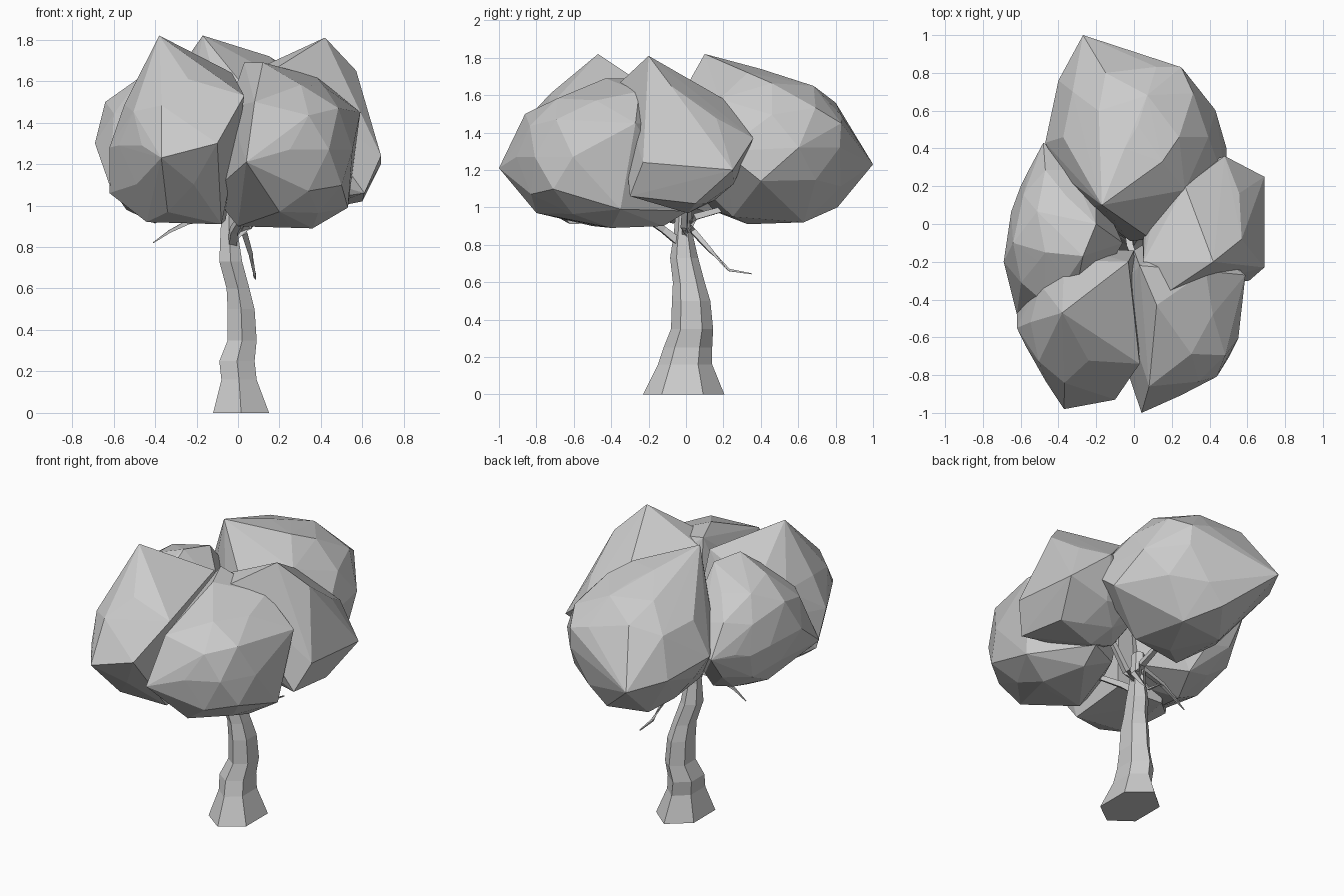
import bpy, bmesh, random
from mathutils import Vector

random.seed(4)


def finish(bm, name):
    bmesh.ops.recalc_face_normals(bm, faces=bm.faces)
    me = bpy.data.meshes.new(name)
    bm.to_mesh(me)
    bm.free()
    ob = bpy.data.objects.new(name, me)
    bpy.context.collection.objects.link(ob)
    return ob


def skin_rings(name, rings):
    """Closed tube through rings of equal point count."""
    bm = bmesh.new()
    loops = [[bm.verts.new(p) for p in r] for r in rings]
    n = len(loops[0])
    for a, b in zip(loops, loops[1:]):
        for i in range(n):
            j = (i + 1) % n
            bm.faces.new((a[i], a[j], b[j], b[i]))
    bm.faces.new(loops[0][::-1])
    bm.faces.new(loops[-1])
    return finish(bm, name)


def branch(name, path, r0, r1):
    """Four-sided tapering branch along a path."""
    pts = [Vector(p) for p in path]
    rings = []
    for i, p in enumerate(pts):
        d = (pts[min(i + 1, len(pts) - 1)] - pts[max(i - 1, 0)]).normalized()
        u = d.orthogonal().normalized()
        v = d.cross(u)
        r = r0 + (r1 - r0) * i / (len(pts) - 1)
        rings.append([p + u * r, p + v * r, p - u * r, p - v * r])
    return skin_rings(name, rings)


def clump(name, centre, radii, corners):
    """Faceted leaf mass: rough ellipsoid hulled together with its corners."""
    bm = bmesh.new()
    bmesh.ops.create_icosphere(bm, subdivisions=2, radius=1)
    pts = []
    for v in bm.verts:
        k = random.uniform(0.93, 1.02)
        pts.append(Vector(c + r * k * x for c, r, x in zip(centre, radii, v.co)))
    bm.clear()
    for p in pts + [Vector(c) for c in corners]:
        bm.verts.new(p)
    bmesh.ops.convex_hull(bm, input=bm.verts)
    bmesh.ops.delete(bm, geom=[v for v in bm.verts if not v.link_faces], context='VERTS')
    return finish(bm, name)


# Trunk: six-sided rings given as z, x range, y range
rings = []
for z, x0, x1, y0, y1 in [
        (0.00, -0.12, 0.15, -0.23, 0.205), (0.16, -0.08, 0.09, -0.15, 0.14),
        (0.25, -0.09, 0.08, -0.12, 0.14), (0.35, -0.05, 0.09, -0.08, 0.145),
        (0.50, -0.05, 0.08, -0.075, 0.13), (0.60, -0.055, 0.055, -0.07, 0.10),
        (0.73, -0.09, 0.02, -0.085, 0.065), (0.86, -0.085, 0.00, -0.065, 0.035),
        (1.05, -0.075, -0.01, -0.05, 0.03)]:
    xm, h = (x0 + x1) / 2, y1 - y0
    ya, yb = y0 + 0.23 * h, y1 - 0.26 * h
    rings.append([(xm, y0, z), (x1, ya, z), (x1, yb, z),
                  (xm, y1, z), (x0, yb, z), (x0, ya, z)])
skin_rings("trunk", rings)

# Branches
branch("drooping_back_branch", [(-0.04, 0.0, 0.93), (0.03, 0.04, 0.87), (0.06, 0.13, 0.77),
       (0.08, 0.23, 0.665), (0.085, 0.35, 0.645)], 0.026, 0.004)
branch("drooping_left_branch", [(-0.05, 0.0, 0.96), (-0.24, -0.02, 0.92),
       (-0.33, -0.03, 0.875), (-0.41, -0.03, 0.82)], 0.022, 0.003)
for name, path in {
        "front_branch": [(-0.03, -0.02, 0.80), (-0.02, -0.12, 0.88), (0.05, -0.3, 1.0)],
        "back_branch": [(-0.04, 0.0, 0.86), (-0.02, 0.05, 0.95), (0.0, 0.3, 1.02)],
        "right_branch": [(-0.04, 0.0, 0.83), (0.05, -0.01, 0.90), (0.2, 0.0, 1.1)]}.items():
    branch(name, path, 0.03, 0.018)

# Foliage clumps
clump("back_foliage", (0.0, 0.46, 1.32), (0.45, 0.46, 0.40), [
    (-0.17, 0.10, 1.82), (-0.27, 1.00, 1.23), (0.25, 0.83, 1.45), (0.49, 0.40, 1.14),
    (0.49, 0.20, 1.30), (-0.47, 0.43, 1.30), (-0.40, 0.76, 1.25), (-0.05, 0.40, 1.74),
    (0.02, 0.52, 1.70), (-0.15, 0.80, 1.56), (0.09, -0.08, 1.50), (0.0, 0.33, 0.91),
    (0.15, 0.63, 0.92), (-0.15, 0.60, 0.92), (0.20, 0.25, 0.95), (-0.20, 0.15, 0.98),
    (0.0, 0.81, 1.00), (0.15, 0.33, 1.72), (0.27, 0.18, 1.58), (-0.02, -0.09, 1.28)])
clump("front_left_foliage", (-0.29, -0.52, 1.29), (0.30, 0.40, 0.37), [
    (-0.38, -0.47, 1.82), (0.03, -0.74, 1.53), (-0.10, -0.93, 1.30), (-0.37, -0.98, 1.23),
    (-0.62, -0.55, 1.28), (-0.46, -0.64, 1.58), (-0.03, -0.20, 1.64), (-0.62, -0.45, 1.06),
    (-0.44, -0.58, 0.92), (-0.08, -0.62, 0.91), (-0.38, -0.20, 0.93), (-0.06, -0.22, 0.93),
    (0.0, -0.14, 1.35)])
clump("front_right_foliage", (0.25, -0.48, 1.27), (0.34, 0.43, 0.38), [
    (0.04, -1.00, 1.21), (0.28, -0.86, 1.28), (0.55, -0.58, 1.25), (0.24, -0.54, 1.62),
    (0.03, -0.22, 1.69), (0.38, -0.25, 1.62), (-0.13, -0.50, 1.06), (0.59, -0.27, 1.45),
    (0.00, -0.50, 0.90), (0.36, -0.40, 0.89), (0.28, -0.12, 0.90), (0.53, -0.35, 0.99),
    (0.20, -0.80, 0.97), (0.12, -0.06, 0.96), (0.30, 0.01, 0.98), (0.12, -0.43, 1.69),
    (0.08, -0.86, 1.50), (0.0, -0.14, 1.25)])
clump("right_foliage", (0.34, 0.01, 1.30), (0.31, 0.30, 0.33), [
    (0.42, -0.20, 1.81), (0.69, 0.25, 1.20), (0.69, -0.23, 1.24), (0.48, 0.36, 1.37),
    (0.57, -0.08, 1.65), (0.27, 0.20, 1.58), (0.61, -0.30, 1.06), (0.05, -0.20, 1.64),
    (0.18, -0.36, 1.66), (0.60, 0.05, 1.02)])
clump("left_foliage", (-0.40, -0.07, 1.28), (0.27, 0.45, 0.36), [
    (-0.69, -0.20, 1.30), (-0.60, 0.20, 1.25), (-0.48, 0.43, 1.28), (-0.64, -0.10, 1.50),
    (-0.47, -0.15, 1.62), (-0.27, -0.17, 1.70), (-0.62, -0.48, 1.10), (-0.06, -0.10, 1.45),
    (-0.20, 0.20, 1.45), (-0.30, 0.15, 0.96), (-0.12, -0.10, 1.05), (-0.20, 0.0, 1.68)])
